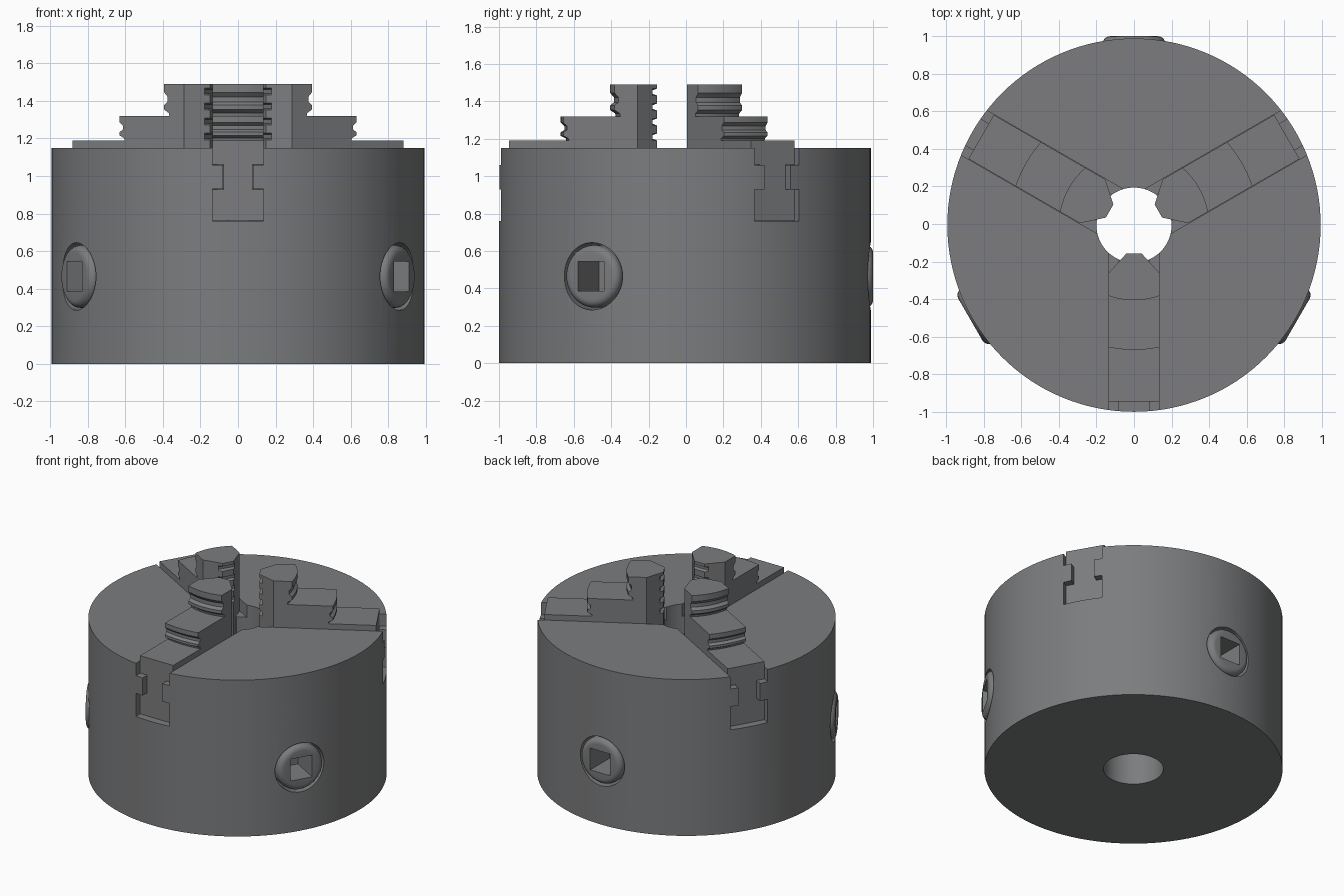
import bpy, bmesh
from math import cos, sin, pi, radians, sqrt
from mathutils import Matrix

cube = bpy.data.objects.get("Cube")
if cube:
    bpy.data.objects.remove(cube, do_unlink=True)

CENTRE_Y = -0.006
RADIUS, BORE, HEIGHT = 0.994, 0.2, 1.15
KNOB_Z = 0.465
JAW_ANGLES = {"front": -90, "left": 30, "right": 150}
KNOB_ANGLES = {"back": 90, "right": 210, "left": 330}

steel = bpy.data.materials.new("steel grey")
steel.use_nodes = True
grey = (0.2, 0.204, 0.21, 1)
steel.diffuse_color = grey
steel.node_tree.nodes["Principled BSDF"].inputs["Base Color"].default_value = grey


def make_object(name, bm, angle=0):
    """Turn a bmesh into an object, turned about the chuck axis."""
    bmesh.ops.remove_doubles(bm, verts=bm.verts, dist=1e-5)
    bmesh.ops.recalc_face_normals(bm, faces=bm.faces)
    mesh = bpy.data.meshes.new(name)
    bm.to_mesh(mesh)
    bm.free()
    mesh.materials.append(steel)
    obj = bpy.data.objects.new(name, mesh)
    obj.location.y = CENTRE_Y
    obj.rotation_euler.z = radians(angle)
    bpy.context.collection.objects.link(obj)
    return obj


def lathe(profile, steps, closed):
    """Revolve (radius, height) points about z."""
    bm = bmesh.new()
    rings = [[bm.verts.new((r * cos(2 * pi * i / steps), r * sin(2 * pi * i / steps), z))
              for r, z in profile] for i in range(steps)]
    count = len(profile)
    for i in range(steps):
        a, b = rings[i], rings[(i + 1) % steps]
        for j in range(count if closed else count - 1):
            k = (j + 1) % count
            bm.faces.new((a[j], b[j], b[k], a[k]))
    if not closed:
        bm.faces.new([ring[0] for ring in rings])
        bm.faces.new([ring[-1] for ring in rings])
    return bm


def box(x0, x1, half, z0, z1):
    """Box running outward along local x."""
    bm = bmesh.new()
    size = Matrix.Diagonal((x1 - x0, 2 * half, z1 - z0, 1))
    place = Matrix.Translation(((x0 + x1) / 2, 0, (z0 + z1) / 2))
    bmesh.ops.create_cube(bm, size=1, matrix=place @ size)
    return bm


def cut(obj, cutter):
    """Subtract the cutter and discard it."""
    cutter.hide_render = True
    mod = obj.modifiers.new("cut", 'BOOLEAN')
    mod.operation, mod.solver, mod.object = 'DIFFERENCE', 'EXACT', cutter
    bpy.context.view_layer.objects.active = obj
    bpy.ops.object.modifier_apply(modifier=mod.name)
    bpy.data.objects.remove(cutter, do_unlink=True)


def smooth(obj):
    bpy.ops.object.select_all(action='DESELECT')
    obj.select_set(True)
    bpy.context.view_layer.objects.active = obj
    bpy.ops.object.shade_smooth_by_angle(angle=radians(25))


OUTWARD = Matrix.Translation((0, 0, KNOB_Z)) @ Matrix.Rotation(pi / 2, 4, 'Y')

# Round body with through bore
body = make_object("chuck_body", lathe(
    [(BORE, 0), (RADIUS, 0), (RADIUS, HEIGHT), (BORE, HEIGHT)], 128, True))

# Guide slots for the jaws
for angle in JAW_ANGLES.values():
    for half, z0, z1 in ((0.137, 1.06, 1.3), (0.08, 0.9, 1.1), (0.137, 0.76, 0.93)):
        cut(body, make_object("slot_cutter", box(0.13, 1.1, half, z0, z1), angle))

# Round pockets for the key sockets
for angle in KNOB_ANGLES.values():
    bm = lathe([(0.18, 0.7), (0.18, 1.1)], 48, False)
    bm.transform(OUTWARD)
    cut(body, make_object("pocket_cutter", bm, angle))
smooth(body)

# Key sockets: filleted plugs with a square hole
FILLET = 0.04
plug = [(0.167, 0.69)]
plug += [(0.127 + FILLET * cos(a * pi / 12), 0.966 + FILLET * sin(a * pi / 12)) for a in range(7)]
for side, angle in KNOB_ANGLES.items():
    bm = lathe(plug, 48, False)
    bm.transform(OUTWARD)
    socket = make_object(side + "_key_socket", bm, angle)
    cut(socket, make_object("square_cutter",
        box(0.78, 1.1, 0.08, KNOB_Z - 0.08, KNOB_Z + 0.08), angle))
    smooth(socket)

# Jaw profile: kind of point, radius, height
TIP = 0.15
steps = [("flat", 0.94, 1.062), ("flat", 0.94, 1.19)]
for radius, base in ((0.664, 1.19), (0.4, 1.32)):
    top = 1.32 if base < 1.3 else 1.49
    rise = top - base
    for inset, level in ((0.03, 0), (0.027, 0.09), (0, 0.2), (0, 0.34),
                         (0.02, 0.44), (0.02, 0.6), (0, 0.74), (0, 1)):
        steps.append(("arc", radius - inset, base + rise * level))
# Gripping teeth down the inner tip
for z in (1.45, 1.37, 1.29, 1.21):
    steps += [("tip", TIP + d, z + h) for d, h in
              ((0, 0.018), (0.022, 0.01), (0.022, -0.01), (0, -0.018))]
steps.insert(len(steps) - 16, ("tip", TIP, 1.49))
steps.append(("tip", TIP, 1.062))


def jaw_section(bm, profile, half):
    """Sweep the profile across the jaw, with curved steps and a bevelled tip."""
    stops = [t for t in (0.02, 0.04, 0.06, 0.09, 0.115) if t < half] + [half]
    stops = [-t for t in reversed(stops)] + [0] + stops
    rows = []
    for t in stops:
        row = []
        for kind, r, z in profile:
            if kind == "arc":
                r = sqrt(r * r - t * t)
            elif kind == "tip":
                r = max(r, TIP + 1.1 * max(0, abs(t) - 0.04))
            row.append(bm.verts.new((r, t, z)))
        rows.append(row)
    for a, b in zip(rows, rows[1:]):
        for j in range(len(profile)):
            k = (j + 1) % len(profile)
            bm.faces.new((a[j], b[j], b[k], a[k]))
    bm.faces.new(rows[0])
    bm.faces.new(rows[-1])


def block(z0, z1):
    return [("flat", 0.94, z0), ("flat", 0.94, z1), ("tip", TIP, z1), ("tip", TIP, z0)]


# Three stepped jaws, each with a neck and foot held in its slot
for side, angle in JAW_ANGLES.items():
    bm = bmesh.new()
    jaw_section(bm, steps, 0.135)
    jaw_section(bm, block(0.91, 1.08), 0.078)
    jaw_section(bm, block(0.762, 0.928), 0.135)
    smooth(make_object(side + "_jaw", bm, angle))
